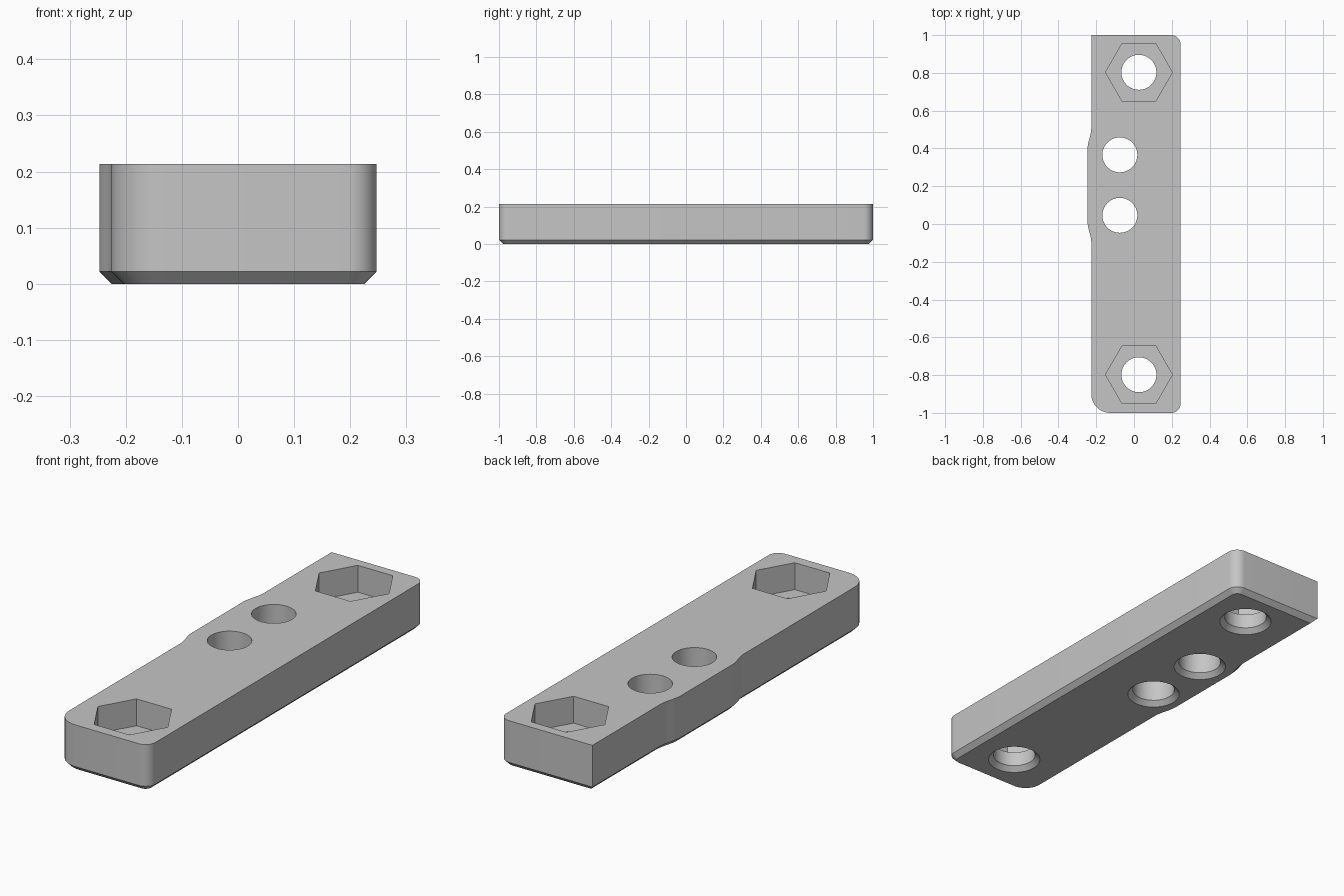
import bpy, bmesh
from math import pi, cos, sin, radians
from mathutils import Vector

cube = bpy.data.objects.get("Cube")
if cube:
    bpy.data.objects.remove(cube, do_unlink=True)

HEIGHT, CHAMFER = 0.213, 0.022
LEFT, RIGHT, BUMP = 0.247, -0.226, -0.247
HOLE_R, HEX_R, POCKET_Z = 0.0925, 0.177, 0.09

grey = bpy.data.materials.new("plain grey")
grey.use_nodes = True
colour = (0.56, 0.56, 0.56, 1)
grey.diffuse_color = colour
grey.node_tree.nodes["Principled BSDF"].inputs["Base Color"].default_value = colour


def make_object(name, bm):
    bmesh.ops.recalc_face_normals(bm, faces=bm.faces)
    mesh = bpy.data.meshes.new(name)
    bm.to_mesh(mesh)
    bm.free()
    mesh.materials.append(grey)
    obj = bpy.data.objects.new(name, mesh)
    bpy.context.collection.objects.link(obj)
    return obj


def loft(name, rings):
    """Solid through stacked rings of equal point count."""
    bm = bmesh.new()
    loops = [[bm.verts.new(p) for p in ring] for ring in rings]
    for a, b in zip(loops, loops[1:]):
        for i in range(len(a)):
            j = (i + 1) % len(a)
            bm.faces.new((a[i], a[j], b[j], b[i]))
    bm.faces.new(loops[0][::-1])
    bm.faces.new(loops[-1])
    return make_object(name, bm)


def corner(cx, cy, r, start, steps=10):
    return [Vector((cx + r * cos(radians(start + 90 * i / steps)),
                    cy + r * sin(radians(start + 90 * i / steps))))
            for i in range(steps + 1)]


def ease(y0, y1, x0, x1, steps=8):
    """S-shaped blend between the straight edge and the bump."""
    return [Vector((x0 + (x1 - x0) * (1 - cos(pi * i / steps)) / 2,
                    y0 + (y1 - y0) * i / steps)) for i in range(steps + 1)]


def inset(points, d):
    """Mitred inward offset of a counter-clockwise outline."""
    out = []
    for i, p in enumerate(points):
        a = (p - points[i - 1]).normalized()
        b = (points[(i + 1) % len(points)] - p).normalized()
        na, nb = Vector((-a.y, a.x)), Vector((-b.y, b.x))
        out.append(p + (na + nb) * d / (1 + na.dot(nb)))
    return out


def at(points, z):
    return [(p.x, p.y, z) for p in points]


def circle(x, y, r, z, n):
    return [(x + r * cos(2 * pi * i / n), y + r * sin(2 * pi * i / n), z)
            for i in range(n)]


# Bar outline: three rounded corners, one square corner, shallow side bump
r, big = 0.05, 0.1
outline = (corner(RIGHT + big, -1 + big, big, 180)
           + corner(LEFT - r, -1 + r, r, 270)
           + corner(LEFT - r, 1 - r, r, 0)
           + [Vector((RIGHT, 1))]
           + ease(0.51, 0.39, RIGHT, BUMP)
           + ease(0.02, -0.10, BUMP, RIGHT))
bar = loft("mounting_bar", [at(inset(outline, CHAMFER), 0),
                            at(outline, CHAMFER), at(outline, HEIGHT)])

# Through holes flared at the underside, hexagonal nut pockets at the ends
cutters = []
for x, y in ((0.026, 0.803), (0.026, -0.798), (-0.075, 0.366), (-0.075, 0.046)):
    flare = HOLE_R + 2 * CHAMFER
    cutters.append(loft("hole_cutter", [
        circle(x, y, flare, -CHAMFER, 64),
        circle(x, y, HOLE_R, CHAMFER, 64),
        circle(x, y, HOLE_R, HEIGHT + 0.1, 64)]))
    if abs(y) > 0.5:
        cutters.append(loft("nut_pocket_cutter", [
            circle(x, y, HEX_R, POCKET_Z, 6),
            circle(x, y, HEX_R, HEIGHT + 0.05, 6)]))

bpy.ops.object.select_all(action="DESELECT")
bpy.context.view_layer.objects.active = bar
bar.select_set(True)
for cutter in cutters:
    cutter.hide_render = True
    mod = bar.modifiers.new("cut", "BOOLEAN")
    mod.operation, mod.solver, mod.object = "DIFFERENCE", "EXACT", cutter
    bpy.ops.object.modifier_apply(modifier=mod.name)
    bpy.data.objects.remove(cutter, do_unlink=True)

bpy.ops.object.shade_smooth_by_angle(angle=radians(30))
